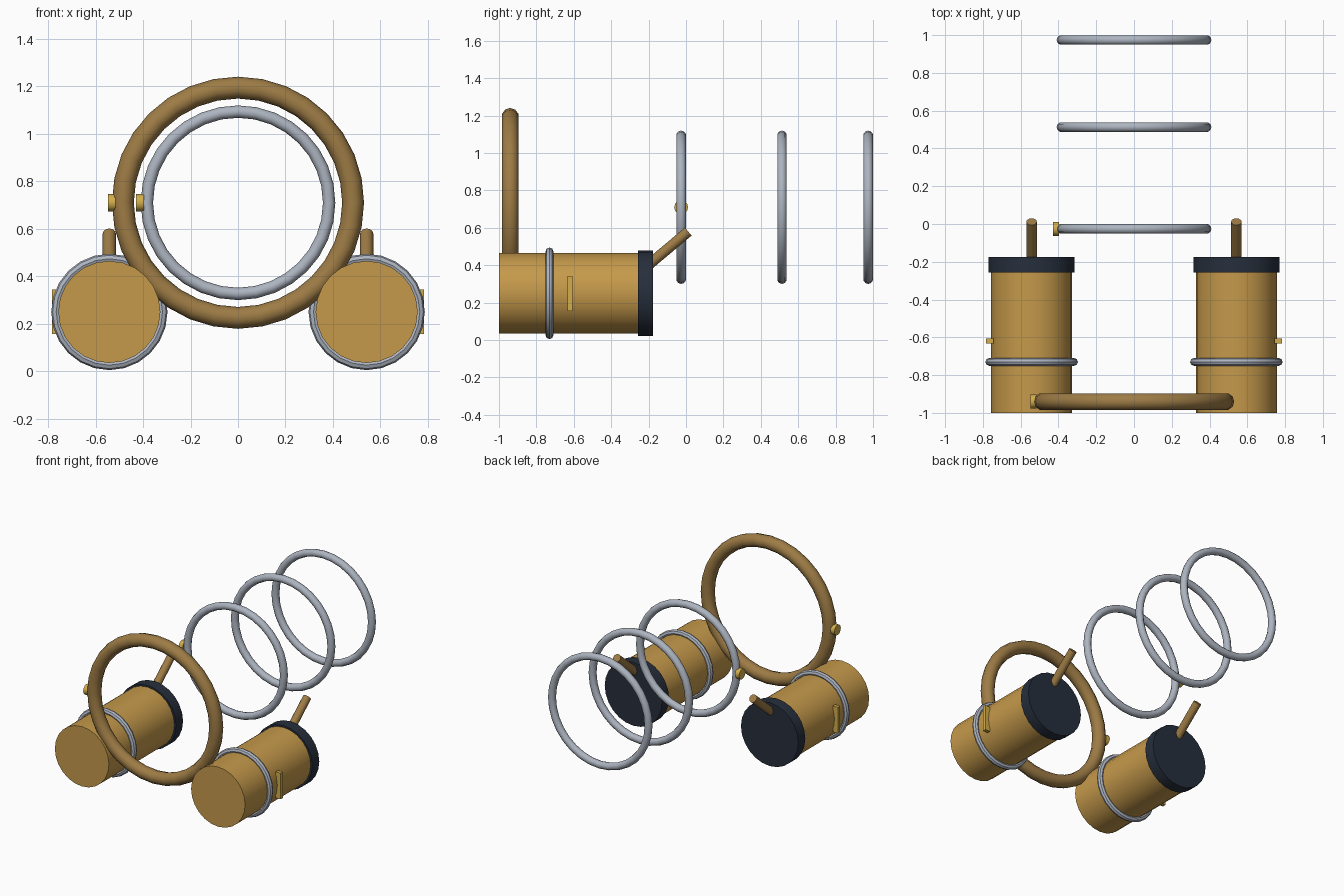
import bpy
from math import radians, sin, cos, pi

if "Cube" in bpy.data.objects:
    bpy.data.objects.remove(bpy.data.objects["Cube"])


def material(name, rgb):
    m = bpy.data.materials.new(name)
    m.diffuse_color = (*rgb, 1)
    m.use_nodes = True
    m.node_tree.nodes["Principled BSDF"].inputs["Base Color"].default_value = m.diffuse_color
    return m


GOLD = material("gold_paint", (0.56, 0.32, 0.07))
BRONZE = material("bronze", (0.34, 0.20, 0.06))
SILVER = material("silver", (0.42, 0.46, 0.53))
NAVY = material("navy", (0.02, 0.028, 0.045))
BRASS = material("brass", (0.65, 0.42, 0.07))


def finish(name, mat, smooth=True):
    ob = bpy.context.object
    ob.name = name
    ob.data.materials.append(mat)
    if smooth:
        bpy.ops.object.shade_smooth_by_angle(angle=radians(40))
    return ob


def ring(name, loc, major, minor, mat, segs=32, sides=10):
    # ring whose axis runs along y
    bpy.ops.mesh.primitive_torus_add(location=loc, rotation=(pi / 2, 0, 0),
                                     major_radius=major, minor_radius=minor,
                                     major_segments=segs, minor_segments=sides)
    return finish(name, mat)


def rod(name, loc, radius, length, rot, mat, sides=24):
    bpy.ops.mesh.primitive_cylinder_add(vertices=sides, radius=radius, depth=length,
                                        location=loc, rotation=rot)
    return finish(name, mat)


ALONG_Y = (pi / 2, 0, 0)
ALONG_X = (0, pi / 2, 0)
HUB_Z = 0.71

# large front hoop and three trailing hoops
ring("front_hoop", (0, -0.94, HUB_Z), 0.485, 0.046, BRONZE)
for i, y in enumerate((-0.026, 0.513, 0.974)):
    ring(f"rear_hoop_{i + 1}", (0, y, HUB_Z), 0.384, 0.026, SILVER)

# studs on the left edge of two hoops
rod("front_hoop_stud", (-0.532, -0.94, HUB_Z), 0.037, 0.032, ALONG_X, BRASS, 12)
rod("rear_hoop_stud", (-0.413, -0.026, HUB_Z), 0.037, 0.032, ALONG_X, BRASS, 12)

# paired tanks with cap, band, side plate and tilted peg
tilt = radians(40)
peg_len = 0.30
for side, s in (("left", -1), ("right", 1)):
    x, z = s * 0.542, 0.25
    rod(f"{side}_tank", (x, -0.61, z), 0.215, 0.78, ALONG_Y, GOLD)
    rod(f"{side}_tank_cap", (x, -0.216, z), 0.228, 0.08, ALONG_Y, NAVY)
    ring(f"{side}_tank_band", (x, -0.73, z), 0.224, 0.021, SILVER, 24, 8)
    bpy.ops.mesh.primitive_cube_add(size=1, location=(s * 0.763, -0.62, z))
    bpy.context.object.scale = (0.04, 0.027, 0.187)
    finish(f"{side}_side_plate", BRASS, False)
    mid = (x, 0.012 - cos(tilt) * peg_len / 2, 0.58 - sin(tilt) * peg_len / 2)
    rod(f"{side}_peg", mid, 0.028, peg_len, (tilt - pi / 2, 0, 0), BRONZE, 12)
